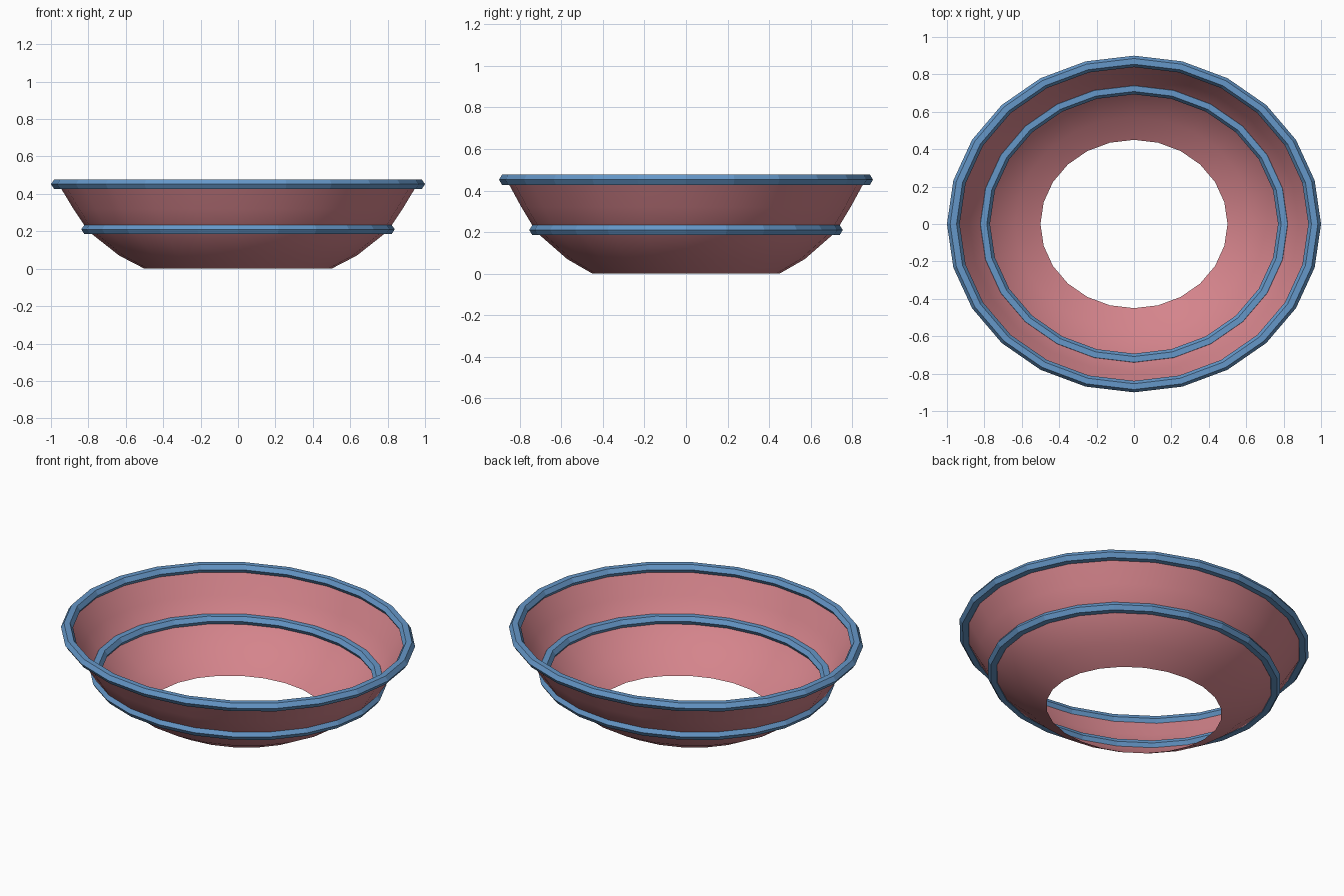
import bpy, bmesh, math

if "Cube" in bpy.data.objects:
    bpy.data.objects.remove(bpy.data.objects["Cube"], do_unlink=True)

SEGMENTS = 24
DEPTH = 0.9          # oval: depth relative to width


def make_material(name, color):
    mat = bpy.data.materials.new(name)
    mat.use_nodes = True
    mat.diffuse_color = color
    mat.node_tree.nodes["Principled BSDF"].inputs["Base Color"].default_value = color
    return mat


def revolve(name, profile, mat, closed, smooth):
    """Sweep an (r, z) profile around z as an oval."""
    bm = bmesh.new()
    rings = []
    for i in range(SEGMENTS):
        a = 2 * math.pi * i / SEGMENTS
        rings.append([bm.verts.new((r * math.cos(a), DEPTH * r * math.sin(a), z))
                      for r, z in profile])
    n = len(profile)
    for i in range(SEGMENTS):
        a, b = rings[i], rings[(i + 1) % SEGMENTS]
        for j in range(n if closed else n - 1):
            k = (j + 1) % n
            bm.faces.new((a[j], b[j], b[k], a[k])).smooth = smooth
    bm.normal_update()
    mesh = bpy.data.meshes.new(name)
    bm.to_mesh(mesh)
    bm.free()
    mesh.materials.append(mat)
    obj = bpy.data.objects.new(name, mesh)
    bpy.context.collection.objects.link(obj)
    return obj


def band(name, radius, z, mat):
    """Faceted band with a flattened six-sided section."""
    section = [(radius + 0.034 * math.cos(t * math.pi / 3),
                z + 0.0289 * math.sin(t * math.pi / 3)) for t in range(6)]
    return revolve(name, section, mat, True, False)


rose = make_material("dusty rose", (0.66, 0.23, 0.26, 1))
blue = make_material("steel blue", (0.13, 0.31, 0.58, 1))

# Open bowl wall without a floor
wall = [(0.50, 0.0), (0.635, 0.07), (0.80, 0.20), (0.88, 0.32), (0.96, 0.452)]
revolve("bowl_wall", wall, rose, False, True)

# Trim bands at the rim and around the middle
band("rim_band", 0.966, 0.452, blue)
band("middle_band", 0.804, 0.21, blue)
